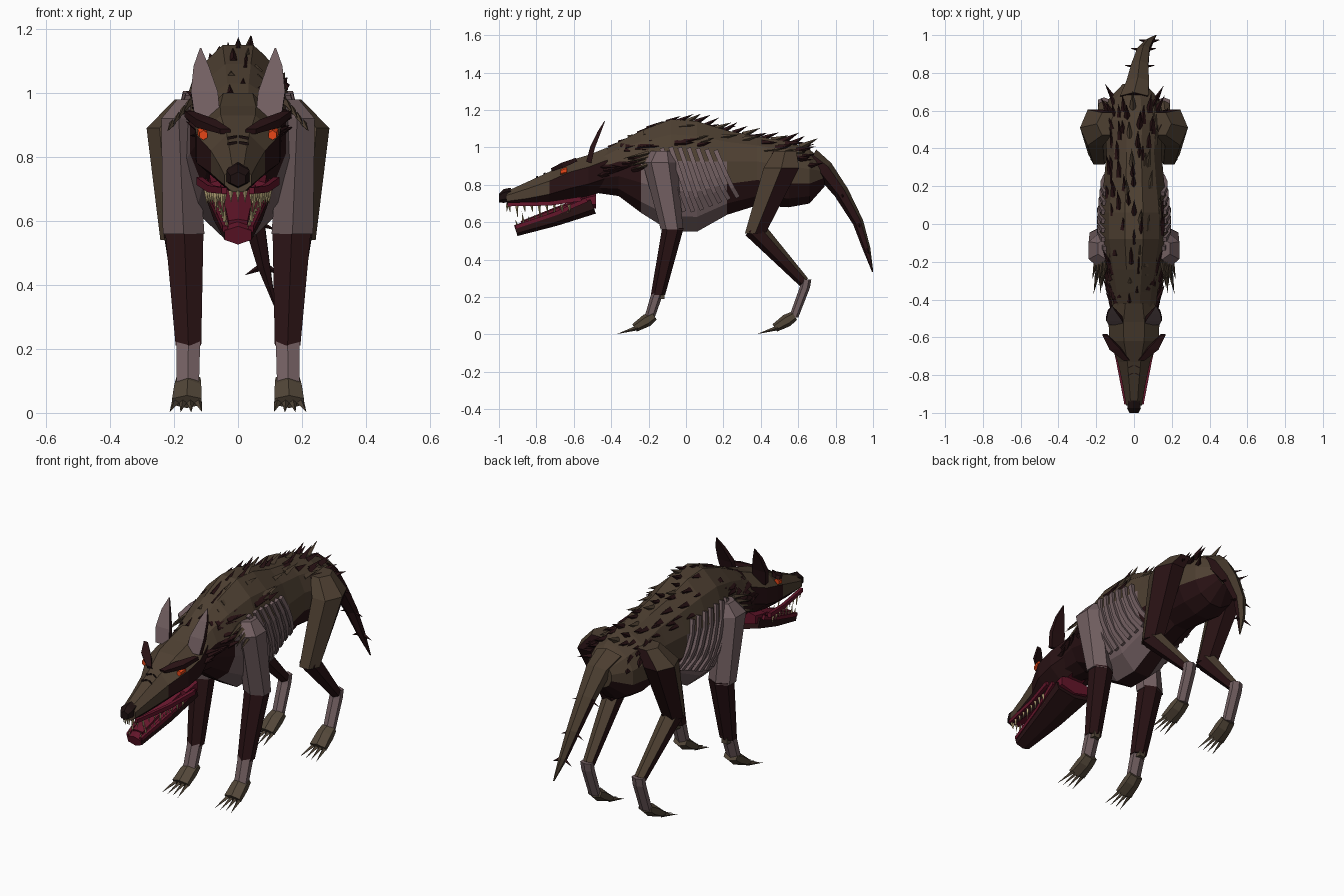
import bpy, bmesh, math, random
from mathutils import Vector

random.seed(4)
if "Cube" in bpy.data.objects:
    bpy.data.objects.remove(bpy.data.objects["Cube"])

COLOURS = {
    "brown fur": (.075, .05, .031), "dark maroon": (.022, .006, .007),
    "mauve skin": (.17, .115, .12), "mouth red": (.13, .008, .024),
    "bone": (.55, .44, .22), "eye orange": (.9, .07, .01),
    "claw brown": (.085, .062, .04), "nose black": (.012, .005, .005),
}
MATS = {}
for label, rgb in COLOURS.items():
    m = bpy.data.materials.new(label)
    m.use_nodes = True
    m.diffuse_color = (*rgb, 1)
    m.node_tree.nodes["Principled BSDF"].inputs["Base Color"].default_value = (*rgb, 1)
    MATS[label] = m
BROWN, MAROON, MAUVE, RED, BONE, EYE, CLAW, NOSE = COLOURS


def finish(name, bm, rule):
    """Turn a bmesh into an object, colouring faces by name or by rule(centre, normal)."""
    bmesh.ops.recalc_face_normals(bm, faces=bm.faces)
    mesh = bpy.data.meshes.new(name)
    used = []
    for f in bm.faces:
        c = rule if isinstance(rule, str) else rule(f.calc_center_median(), f.normal)
        if c not in used:
            used.append(c)
            mesh.materials.append(MATS[c])
        f.material_index = used.index(c)
    bm.to_mesh(mesh)
    bm.free()
    ob = bpy.data.objects.new(name, mesh)
    bpy.context.collection.objects.link(ob)


def tube(name, pts, sides, rule, axis=None, phase=.5, flip=1):
    """Loft rings of half-width w and half-depth h along (x, y, z, w, h) points."""
    bm = bmesh.new()
    rings = []
    P = [Vector((p[0] * flip, p[1], p[2])) for p in pts]
    grow = 1 / math.cos(math.pi / sides)
    for i, p in enumerate(pts):
        t = Vector(axis) if axis else P[min(i + 1, len(P) - 1)] - P[max(i - 1, 0)]
        up = Vector((1, 0, 0)).cross(t).normalized()
        ring = []
        for k in range(sides):
            a = math.tau * (k + phase) / sides
            side = Vector((flip * p[3] * grow * math.cos(a), 0, 0))
            ring.append(bm.verts.new(P[i] + side + up * p[4] * grow * math.sin(a)))
        rings.append(ring)
    for a, b in zip(rings, rings[1:]):
        for k in range(sides):
            j = (k + 1) % sides
            bm.faces.new((a[k], a[j], b[j], b[k]))
    bm.faces.new(rings[0])
    bm.faces.new(rings[-1])
    finish(name, bm, rule)


def spikes(name, items, colour, sides=4):
    """Many pointed cones in one object, each (base, tip, radius)."""
    bm = bmesh.new()
    for base, tip, r in items:
        base, tip = Vector(base), Vector(tip)
        q = (tip - base).to_track_quat('Z', 'Y')
        ring = [bm.verts.new(base + q @ Vector((r * math.cos(math.tau * k / sides),
                r * math.sin(math.tau * k / sides), 0))) for k in range(sides)]
        end = bm.verts.new(tip)
        for k in range(sides):
            bm.faces.new((ring[k], ring[(k + 1) % sides], end))
        bm.faces.new(ring)
    finish(name, bm, colour)


# Torso sections: y, top, bottom, half-width
TORSO = [(-.50, .95, .76, .11), (-.36, 1.03, .74, .125), (-.24, 1.09, .65, .15),
         (-.08, 1.15, .55, .18), (.06, 1.14, .55, .18), (.22, 1.09, .64, .16),
         (.38, 1.06, .69, .145), (.55, 1.03, .68, .16), (.66, .99, .7, .135),
         (.74, .92, .79, .06)]


def surface(y, angle, out=0):
    """Point on the torso at y, with the angle measured from the spine."""
    for a, b in zip(TORSO, TORSO[1:]):
        if a[0] <= y <= b[0]:
            f = (y - a[0]) / (b[0] - a[0])
            top, low, w = [a[i] + f * (b[i] - a[i]) for i in (1, 2, 3)]
    return Vector(((w + out) * math.sin(angle), y,
                   (top + low) / 2 + ((top - low) / 2 + out) * math.cos(angle)))


def torso_colour(c, n):
    if -.24 < c.y < .22 and .58 < c.z < .97 and abs(n.x) > .35:
        return MAUVE
    if c.y < -.24:
        return BROWN if n.z > .3 else MAROON
    return BROWN if c.z > .8 and n.z > -.4 else MAROON


tube("torso", [(0, y, (t + b) / 2, w, (t - b) / 2) for y, t, b, w in TORSO],
     12, torso_colour, axis=(0, 1, 0))


# Head, jaws and nose
def head_colour(c, n):
    if n.z < -.85:
        return RED
    return BROWN if n.z > .3 or (c.y < -.7 and n.z > -.4) else MAROON


HEAD = [(-.42, 1.0, .77, .11), (-.52, .96, .74, .135), (-.62, .93, .72, .13),
        (-.73, .87, .70, .085), (-.85, .815, .69, .06), (-.96, .765, .69, .042)]
tube("head", [(0, y, (t + b) / 2, w, (t - b) / 2) for y, t, b, w in HEAD],
     8, head_colour, axis=(0, 1, 0))
tube("nose", [(0, -.935, .75, .03, .03), (0, -.975, .74, .036, .032), (0, -1, .73, .024, .02)],
     6, NOSE, axis=(0, 1, 0))
tube("lower_jaw", [(0, -.5, .695, .1, .045), (0, -.7, .62, .075, .035), (0, -.91, .555, .042, .026)],
     6, lambda c, n: RED if n.z > .7 or n.y < -.8 else MAROON)
tube("tongue", [(0, -.52, .72, .06, .02), (0, -.7, .665, .045, .012), (0, -.88, .595, .03, .01)], 6, RED)
tube("throat", [(0, -.48, .72, .09, .04), (0, -.58, .70, .085, .035)], 6, RED, axis=(0, 1, 0))

teeth = []
for s in (-1, 1):
    for i in range(9):
        f = i / 8
        x, y = .042 + .055 * f, -.945 + .32 * f
        long = .075 if i in (1, 4) else .045
        teeth.append(((s * x, y, .695), (s * x, y + .005, .695 - long), .009))
        x, y, z = .036 + .042 * f, -.9 + .27 * f, .575 + .075 * f
        teeth.append(((s * x, y, z), (s * x, y - .012, z + (.075 if i == 1 else .04)), .008))
for x in (-.022, 0, .022):
    teeth.append(((x, -.955, .695), (x, -.958, .655), .008))
spikes("teeth", teeth, BONE)

# Paired facial parts
for s, side in ((1, "left"), (-1, "right")):
    tube(side + "_lip", [(.043, -.955, .695, .008, .01), (.085, -.73, .7, .009, .011),
         (.12, -.56, .725, .01, .012)], 4, RED, flip=s)
    tube(side + "_jaw_lip", [(.04, -.91, .575, .008, .01), (.072, -.7, .645, .008, .01),
         (.105, -.53, .72, .008, .012)], 4, RED, flip=s)
    tube(side + "_eye", [(.108, -.672, .868, .012, .013), (.112, -.636, .878, .014, .016)],
         6, EYE, axis=(0, 1, 0), flip=s)
    tube(side + "_brow", [(.04, -.72, .88, .016, .008), (.1, -.66, .905, .03, .014),
         (.155, -.585, .935, .012, .01)], 4, MAROON, flip=s)
    # Ear: flat leaf with a pale inner face
    ear = [(.095, -.52, .92, .04, .014), (.105, -.5, 1.0, .042, .013),
           (.115, -.465, 1.08, .024, .009), (.117, -.435, 1.14, .002, .002)]
    tube(side + "_ear", ear, 4, lambda c, n: MAUVE if n.y < -.6 else MAROON, flip=s)
    for y, z in ((-.75, .863), (-.79, .845)):
        tube(side + "_snout_crease", [(.008, y, z, .005, .004), (.03, y - .012, z - .004, .003, .004)],
             4, NOSE, axis=(0, 1, 0), flip=s)


# Legs
def thigh_colour(c, n):
    return BROWN if n.y < -.1 or n.z > .3 else MAROON


def shin_colour(c, n):
    return BROWN if n.y > .35 and n.z > .2 else MAROON


def foot(name, y, s):
    tube(name + "_foot", [(.155, y + .02, .1, .038, .022), (.157, y - .02, .075, .042, .03),
         (.16, y - .085, .035, .046, .02)], 6, CLAW, flip=s)
    spikes(name + "_claws", [((s * (.16 + d), y - .07, .035), (s * (.163 + d * 1.5), y - .18, .002), .013)
                             for d in (-.034, -.011, .011, .034)], CLAW)


for s, side in ((1, "left"), (-1, "right")):
    front, hind = side + "_front", side + "_hind"
    tube(front + "_shoulder", [(.15, -.13, .98, .04, .05), (.185, -.14, .92, .055, .08),
         (.17, -.075, .56, .065, .052)], 6, MAUVE, axis=(0, 0, -1), flip=s)
    tube(front + "_forearm", [(.168, -.07, .57, .06, .05), (.155, -.15, .21, .04, .033)],
         6, MAROON, axis=(0, 0, -1), flip=s)
    tube(front + "_wrist", [(.155, -.15, .23, .037, .028), (.157, -.195, .09, .035, .024)],
         6, MAUVE, axis=(0, 0, -1), flip=s)
    tube(front + "_dewclaw", [(.155, -.15, .215, .025, .025), (.155, -.115, .21, .018, .02)],
         4, CLAW, axis=(0, 1, 0), flip=s)
    foot(front, -.19, s)
    tube(hind + "_thigh", [(.14, .53, .98, .05, .06), (.205, .51, .89, .07, .095),
         (.185, .37, .54, .05, .055)], 6, thigh_colour, axis=(0, 0, -1), phase=0, flip=s)
    tube(hind + "_shin", [(.185, .36, .57, .046, .05), (.158, .63, .28, .028, .026)],
         6, shin_colour, flip=s)
    tube(hind + "_hock", [(.158, .645, .295, .032, .022), (.158, .635, .25, .032, .024),
         (.157, .575, .09, .03, .022)], 6, MAUVE, axis=(0, 0, -1), flip=s)
    foot(hind, .56, s)
    # Ribs wrapped around the flank, leaning back toward the belly
    for i in range(7):
        path = [(*surface(-.13 + .048 * i + .03 * k, 1.05 + .3 * k, .006), .011, .012) for k in range(5)]
        tube(side + "_rib", path, 4, MAUVE, flip=s)

# Tail bending to one side, with thorns
TAIL = [(0, .66, .93, .075, .06), (.02, .74, .88, .06, .045), (.03, .83, .76, .045, .035),
        (.05, .92, .6, .032, .025), (.08, .965, .46, .02, .018), (.115, .998, .335, .003, .003)]
tube("tail", TAIL, 6, lambda c, n: BROWN if n.y > .1 else MAROON)
spikes("tail_thorns", [((x, y, z), (x + s * (w + .04), y + .01, z - .03), .014)
                       for x, y, z, w, h in TAIL[2:5] for s in (-1, 1)], MAROON)

# Ragged fur: spine ridge, back, neck and haunches
ridge, back, neck, haunch = [], [], [], []


def tuft(store, y, angle, length, rise, spread=.25):
    base = surface(y, angle, -.008)
    d = Vector((math.sin(angle) * spread, 1, rise)).normalized()
    store.append((base, base + d * length, random.uniform(.014, .021)))


for i in range(22):
    tuft(ridge if i % 3 else back, -.46 + i * .051, random.uniform(-.25, .25),
         random.uniform(.08, .11), random.uniform(.3, .65))
for i in range(46):
    tuft(back if i % 4 == 0 else ridge, random.uniform(-.3, .6), random.uniform(.3, 1.0) * (-1) ** i,
         random.uniform(.07, .11), random.uniform(.05, .35))
for i in range(34):
    tuft(neck, random.uniform(-.48, -.22), random.uniform(.6, 1.7) * (-1) ** i,
         random.uniform(.07, .12), random.uniform(-.1, .3), .5)
for i in range(24):
    tuft(haunch, random.uniform(.46, .68), random.uniform(.8, 1.3) * (-1) ** i,
         random.uniform(.06, .1), random.uniform(-.1, .25), .6)
for s in (-1, 1):
    for i in range(4):
        x, z = .15 + .017 * i, .97 - .02 * i
        back.append(((s * x, -.2, z), (s * (x + .02), -.34 + .015 * i, z - .03), .013))
spikes("spine_tufts", ridge, MAROON)
spikes("back_tufts", back, BROWN)
spikes("neck_tufts", neck, MAROON)
spikes("haunch_tufts", haunch, MAROON)
